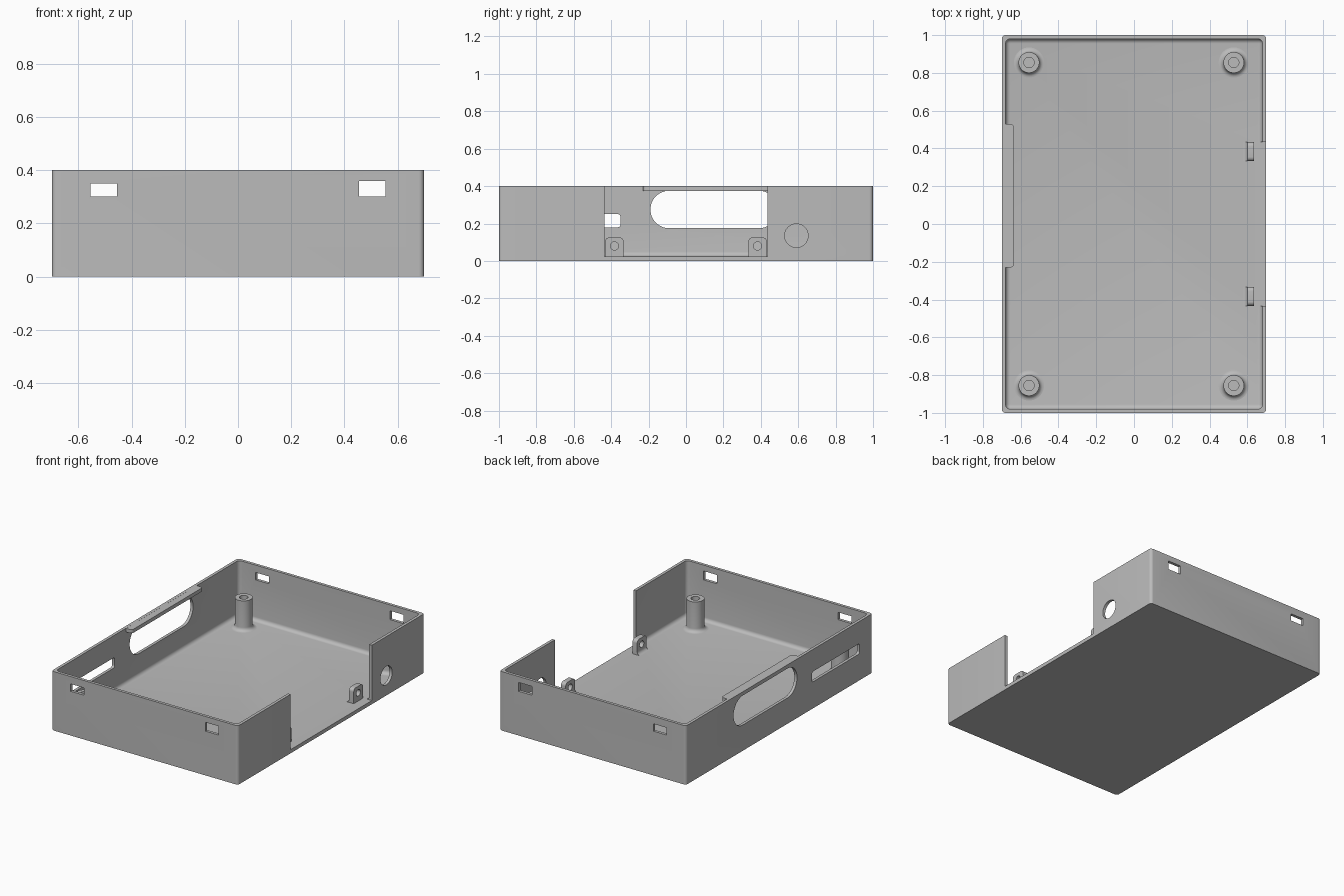
import bpy, bmesh, math
from mathutils import Matrix, Vector

cube = bpy.data.objects.get("Cube")
if cube:
    bpy.data.objects.remove(cube, do_unlink=True)

grey = bpy.data.materials.new("plain grey")
grey.use_nodes = True
COLOUR = (0.5, 0.5, 0.5, 1)
grey.diffuse_color = COLOUR
grey.node_tree.nodes["Principled BSDF"].inputs["Base Color"].default_value = COLOUR

FLOOR, WALL = 0.025, 0.02


def finish(name, bm):
    bmesh.ops.recalc_face_normals(bm, faces=bm.faces)
    mesh = bpy.data.meshes.new(name)
    bm.to_mesh(mesh)
    bm.free()
    mesh.materials.append(grey)
    ob = bpy.data.objects.new(name, mesh)
    bpy.context.collection.objects.link(ob)
    return ob


def block(name, lo, hi, radius=0, pick=None, segments=6):
    """Box from corner to corner, rounding the edges chosen by pick(direction, middle)."""
    lo, hi = Vector(lo), Vector(hi)
    bm = bmesh.new()
    bmesh.ops.create_cube(bm, size=1)
    for v in bm.verts:
        v.co = (lo + hi) / 2 + v.co * (hi - lo)
    if radius:
        edges = [e for e in bm.edges
                 if pick((e.verts[1].co - e.verts[0].co).normalized(),
                         (e.verts[0].co + e.verts[1].co) / 2)]
        bmesh.ops.bevel(bm, geom=edges, offset=radius, segments=segments,
                        profile=0.5, affect='EDGES')
    return finish(name, bm)


def rod_x(name, x, y, z, radius, length):
    bm = bmesh.new()
    place = Matrix.Translation((x, y, z)) @ Matrix.Rotation(math.pi / 2, 4, 'Y')
    bmesh.ops.create_cone(bm, cap_ends=True, segments=40, radius1=radius,
                          radius2=radius, depth=length, matrix=place)
    return finish(name, bm)


def cut(ob, cutter):
    mod = ob.modifiers.new("cut", 'BOOLEAN')
    mod.operation, mod.solver, mod.object = 'DIFFERENCE', 'EXACT', cutter
    bpy.context.view_layer.objects.active = ob
    bpy.ops.object.modifier_apply(modifier=mod.name)
    bpy.data.objects.remove(cutter, do_unlink=True)


def smooth(ob):
    bpy.ops.object.select_all(action='DESELECT')
    ob.select_set(True)
    bpy.context.view_layer.objects.active = ob
    bpy.ops.object.shade_smooth_by_angle(angle=math.radians(35))


def upright(d, m):
    return abs(d.z) > 0.9


def along_x(d, m):
    return abs(d.x) > 0.9


# Open tray with rounded corners and a filleted floor
tray = block("case_tray", (-0.7, -1, 0), (0.7, 1, 0.4), 0.02, upright)
cut(tray, block("cavity", (WALL - 0.7, WALL - 1, FLOOR), (0.7 - WALL, 1 - WALL, 0.6),
                0.025, lambda d, m: upright(d, m) or m.z < 0.1))

# Wide opening and round port in the +x wall
cut(tray, block("opening", (0.64, -0.435, FLOOR), (0.8, 0.435, 0.6)))
cut(tray, rod_x("port", 0.7, 0.59, 0.135, 0.063, 0.2))

# Stadium window and narrow slot in the -x wall
cut(tray, block("window", (-0.8, -0.19, 0.175), (-0.6, 0.49, 0.375), 0.0995, along_x, 14))
cut(tray, block("slot", (-0.8, -0.86, 0.18), (-0.6, -0.35, 0.25), 0.015, along_x))

# Lid catch holes in the front and back walls
for x, top in ((-0.505, 0.35), (0.505, 0.36)):
    for y in (-1, 1):
        cut(tray, block("catch", (x - 0.05, y - 0.1, 0.3), (x + 0.05, y + 0.1, top)))
smooth(tray)

# Thickened lip over the window
smooth(block("window_lip", (-0.69, -0.23, 0.375), (-0.635, 0.53, 0.3995), 0.02,
             lambda d, m: upright(d, m) and m.x > -0.66))


# Screw posts with flared feet and blind holes
def post(name, x, y):
    flare = [(0.08 - 0.025 * math.sin(a), 0.05 - 0.025 * math.cos(a))
             for a in (i * math.pi / 12 for i in range(7))]
    profile = [(0.08, 0.015)] + flare + [(0.055, 0.23), (0.027, 0.23),
                                         (0.027, 0.06), (0, 0.06)]
    bm = bmesh.new()
    verts = [bm.verts.new((x + r, y, z)) for r, z in profile]
    edges = [bm.edges.new(pair) for pair in zip(verts, verts[1:])]
    bmesh.ops.spin(bm, geom=verts + edges, cent=(x, y, 0), axis=(0, 0, 1),
                   angle=2 * math.pi, steps=36, use_merge=True)
    bmesh.ops.remove_doubles(bm, verts=bm.verts, dist=0.0001)
    smooth(finish(name, bm))


for side, x in (("right", -0.556), ("left", 0.528)):
    for end, y in (("front", -0.855), ("back", 0.855)):
        post(f"{end}_{side}_post", x, y)


# Pierced tabs behind the opening, each with a curved foot
def tab(name, y):
    plate = block(name, (0.6, y - 0.05, 0.015), (0.635, y + 0.05, 0.125), 0.022,
                  lambda d, m: along_x(d, m) and m.z > 0.1)
    cut(plate, rod_x("tab_hole", 0.62, y, 0.08, 0.022, 0.2))
    smooth(plate)
    r = 0.022
    bm = bmesh.new()
    arc = [(0.6 - r + r * math.sin(a), FLOOR + r - r * math.cos(a))
           for a in (i * math.pi / 12 for i in range(7))]
    outline = [(0.61, 0.015), (0.6 - r, 0.015)] + arc + [(0.61, FLOOR + r)]
    face = bm.faces.new([bm.verts.new((px, y - 0.05, pz)) for px, pz in outline])
    grown = bmesh.ops.extrude_face_region(bm, geom=[face])["geom"]
    bmesh.ops.translate(bm, vec=(0, 0.1, 0),
                        verts=[g for g in grown if isinstance(g, bmesh.types.BMVert)])
    smooth(finish(name + "_foot", bm))


tab("front_tab", -0.383)
tab("back_tab", 0.383)
